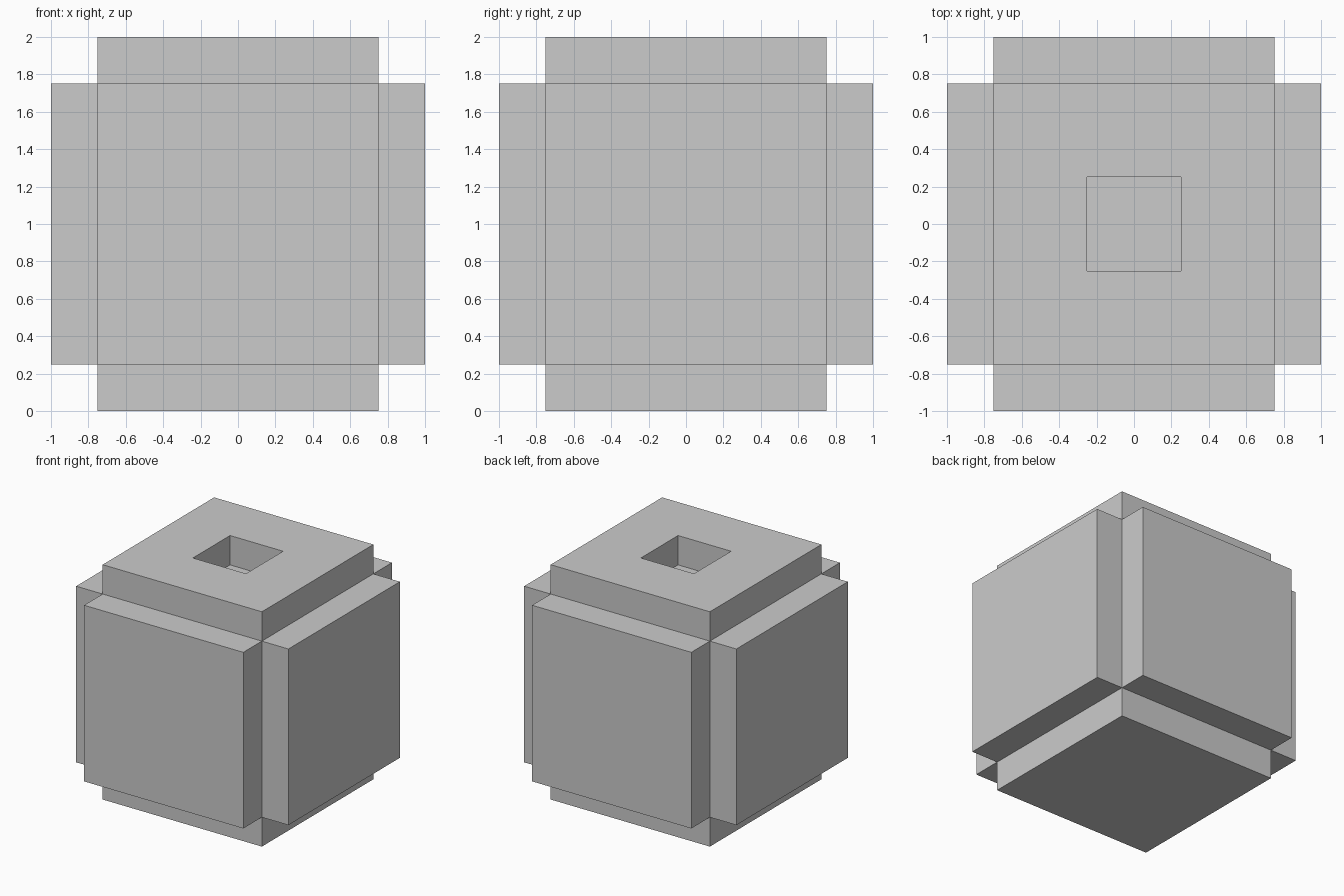
import bpy, bmesh
from mathutils import Matrix

if "Cube" in bpy.data.objects:
    bpy.data.objects.remove(bpy.data.objects["Cube"])

CORE, STEP, HOLE = 1.5, 0.25, 0.5

bm = bmesh.new()


def push(face, distance):
    """Extrude one face along its own normal and return the new cap."""
    normal = face.normal.copy()
    cap = bmesh.ops.extrude_discrete_faces(bm, faces=[face])["faces"][0]
    bmesh.ops.translate(bm, verts=cap.verts, vec=normal * distance)
    cap.normal_update()
    return cap


# Core cube with a raised panel on each of its six sides
bmesh.ops.create_cube(bm, size=CORE, matrix=Matrix.Translation((0, 0, 1)))
bm.normal_update()
caps = [push(face, STEP) for face in list(bm.faces)]

# Square recess in the top panel, as deep as the panel
top = max(caps, key=lambda f: f.calc_center_median().z)
bmesh.ops.inset_individual(bm, faces=[top], thickness=(CORE - HOLE) / 2,
                           use_even_offset=True)
top.normal_update()
push(top, -STEP)

bmesh.ops.recalc_face_normals(bm, faces=bm.faces)
mesh = bpy.data.meshes.new("panelled_block")
bm.to_mesh(mesh)
bm.free()
block = bpy.data.objects.new("panelled_block", mesh)
bpy.context.collection.objects.link(block)
